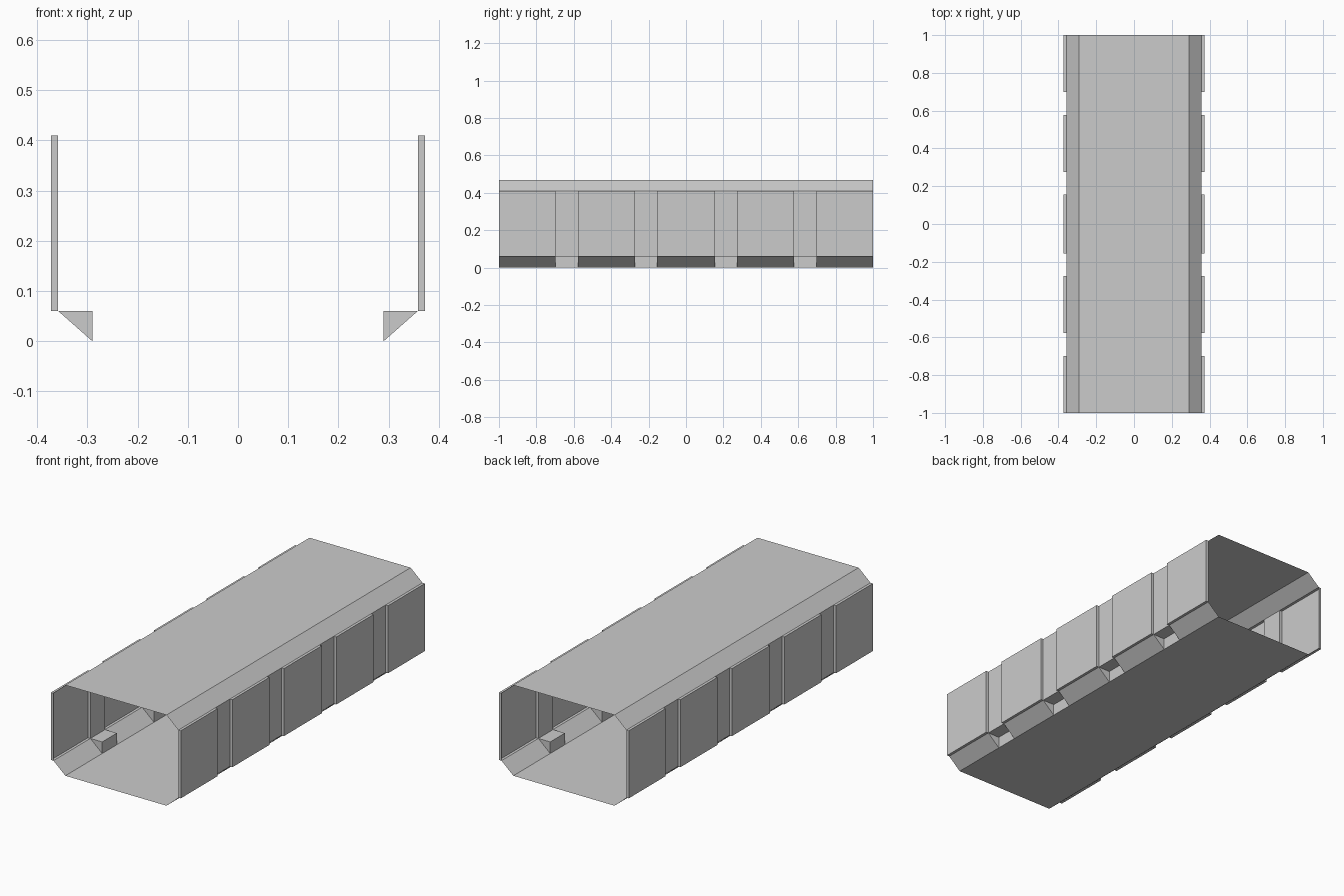
import bpy
import bmesh

if "Cube" in bpy.data.objects:
    bpy.data.objects.remove(bpy.data.objects["Cube"], do_unlink=True)

# Key sizes: half widths and heights of the eight-sided tunnel section
FLAT, WALL, PANEL = 0.29, 0.358, 0.372
LOW, HIGH, TOP = 0.06, 0.41, 0.47
PANEL_SPANS = [(-1, -0.698), (-0.578, -0.274), (-0.155, 0.155), (0.274, 0.578), (0.698, 1)]
GAP_SPANS = [(a[1], b[0]) for a, b in zip(PANEL_SPANS, PANEL_SPANS[1:])]

grey = bpy.data.materials.new("plain grey")
grey.use_nodes = True
colour = (0.6, 0.6, 0.6, 1)
grey.diffuse_color = colour
grey.node_tree.nodes["Principled BSDF"].inputs["Base Color"].default_value = colour


def make_part(name, profile, spans, end_shape=(), mirrored=True):
    """Sweep an open x-z profile along each y span, with optional end faces."""
    bm = bmesh.new()
    for y0, y1 in spans:
        rows = [[bm.verts.new((x, y, z)) for x, z in profile] for y in (y0, y1)]
        for i in range(len(profile) - 1):
            bm.faces.new((rows[0][i], rows[1][i], rows[1][i + 1], rows[0][i + 1]))
        if end_shape:
            for y in (y0, y1):
                ring = [bm.verts.new((x, y, z)) for x, z in end_shape]
                bm.faces.new(ring if y == y0 else ring[::-1])
    bmesh.ops.remove_doubles(bm, verts=bm.verts, dist=0.0001)
    # Point the sheets away from the tunnel axis
    for face in bm.faces:
        c = face.calc_center_median()
        n = face.normal if face.normal.length else face.calc_normal_angle()
        face.normal_update()
        n = face.normal
        if abs(n.y) < 0.5 and n.x * c.x + n.z * (c.z - TOP / 2) < 0:
            face.normal_flip()
    mesh = bpy.data.meshes.new(name)
    bm.to_mesh(mesh)
    bm.free()
    mesh.materials.append(grey)
    obj = bpy.data.objects.new(name, mesh)
    bpy.context.collection.objects.link(obj)
    if mirrored:
        obj.modifiers.new("Mirror", "MIRROR").use_axis[0] = True
    return obj


full = [(-1, 1)]

# Roof with its sloped shoulders, and the flat floor
make_part("roof", [(-WALL, HIGH), (-FLAT, TOP), (FLAT, TOP), (WALL, HIGH)], full, mirrored=False)
make_part("floor", [(-FLAT, 0), (FLAT, 0)], full, mirrored=False)

# Raised wall panels with narrow ledges and closed step faces
box = [(WALL, LOW), (PANEL, LOW), (PANEL, HIGH), (WALL, HIGH)]
make_part("wall_panels", box, PANEL_SPANS, box)

# Sloped lower edges beneath the panels
make_part("lower_slopes", [(FLAT, 0), (WALL, LOW)], PANEL_SPANS)

# Recessed walls between the panels
make_part("recessed_walls", [(WALL, LOW), (WALL, HIGH)], GAP_SPANS)

# Square notches cut into the lower edges below the recessed walls
make_part("lower_notches", [(FLAT, 0), (FLAT, LOW), (WALL, LOW)], GAP_SPANS,
          [(FLAT, 0), (FLAT, LOW), (WALL, LOW)])

# Notch tops face down into the open cut
notch = bpy.data.objects["lower_notches"].data
for poly in notch.polygons:
    if poly.normal.z > 0.5:
        poly.flip()
